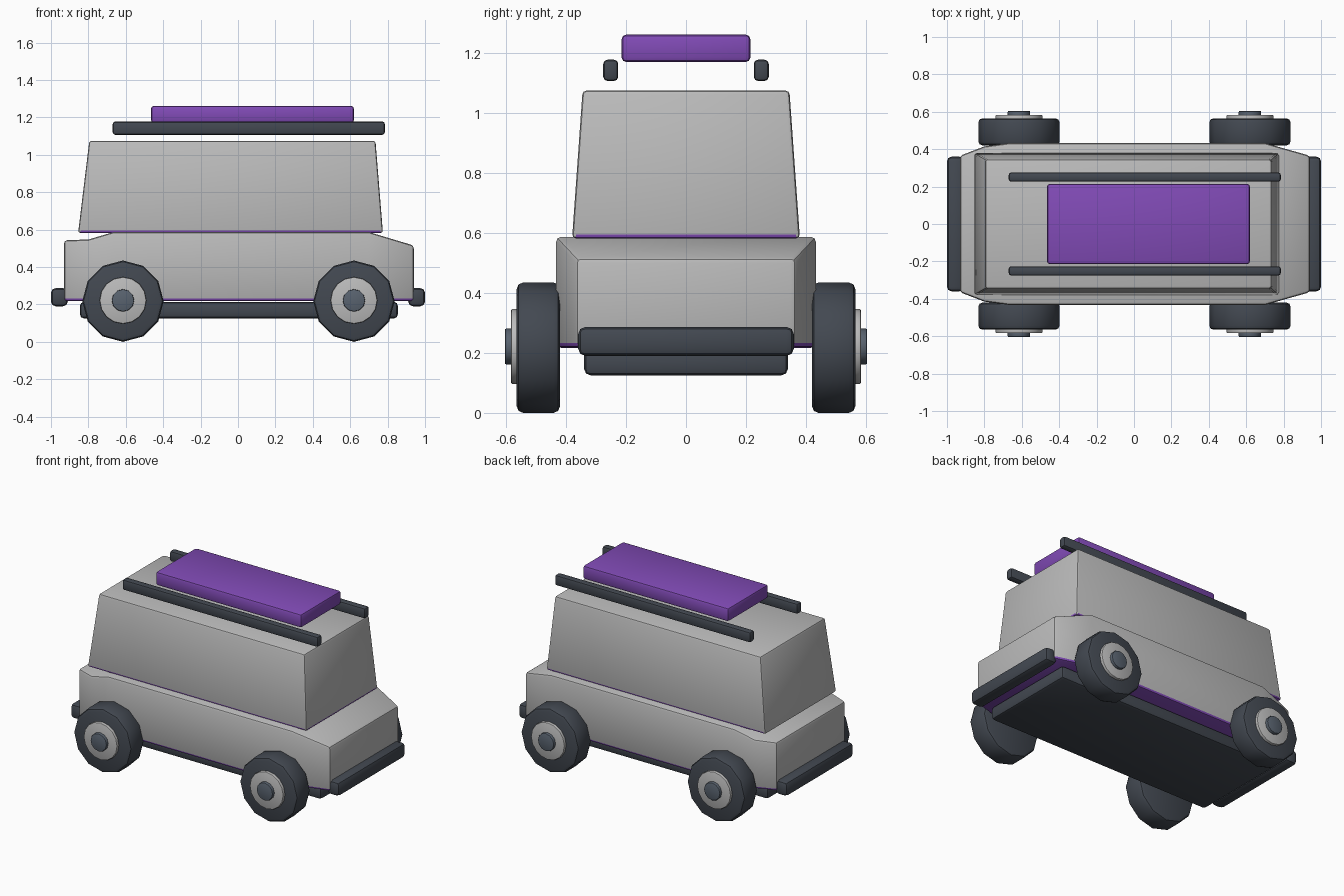
import bpy, bmesh, math
from mathutils import Matrix

if "Cube" in bpy.data.objects:
    bpy.data.objects.remove(bpy.data.objects["Cube"])


def material(name, rgb):
    m = bpy.data.materials.new(name)
    m.diffuse_color = (*rgb, 1)
    m.use_nodes = True
    m.node_tree.nodes["Principled BSDF"].inputs["Base Color"].default_value = m.diffuse_color
    return m


GREY = material("light_grey", (0.50, 0.50, 0.50))
PURPLE = material("purple", (0.22, 0.07, 0.47))
DARK = material("dark_slate", (0.055, 0.065, 0.082))
STEEL = material("steel_blue", (0.10, 0.125, 0.16))


def finish(name, bm, mats, bevel, segments=2, under=False):
    """Bevel, colour and shade a part; under gives downward faces the second colour."""
    bmesh.ops.recalc_face_normals(bm, faces=bm.faces)
    sharp = [e for e in bm.edges if e.calc_face_angle(0) > math.radians(40)]
    bmesh.ops.bevel(bm, geom=sharp, offset=bevel, segments=segments,
                    profile=0.5, affect='EDGES', clamp_overlap=True)
    bm.normal_update()
    for f in bm.faces:
        f.material_index = int(under and f.normal.z < -0.3)
    me = bpy.data.meshes.new(name)
    bm.to_mesh(me)
    bm.free()
    ob = bpy.data.objects.new(name, me)
    for m in mats:
        me.materials.append(m)
    bpy.context.collection.objects.link(ob)
    bpy.ops.object.select_all(action='DESELECT')
    ob.select_set(True)
    bpy.context.view_layer.objects.active = ob
    bpy.ops.object.shade_smooth_by_angle(angle=math.radians(28))
    return ob


def box(name, x0, x1, y0, y1, z0, z1, mat, bevel, segments=2):
    bm = bmesh.new()
    bmesh.ops.create_cube(bm, size=1)
    for v in bm.verts:
        v.co = (x1 if v.co.x > 0 else x0, y1 if v.co.y > 0 else y0,
                z1 if v.co.z > 0 else z0)
    return finish(name, bm, [mat], bevel, segments)


def disc(name, x, y0, y1, z, r, sides, mat, bevel, segments=2):
    bm = bmesh.new()
    turn = Matrix.Translation((x, (y0 + y1) / 2, z)) @ Matrix.Rotation(math.pi / 2, 4, 'X')
    bmesh.ops.create_cone(bm, cap_ends=True, segments=sides, radius1=r, radius2=r,
                          depth=abs(y1 - y0), matrix=turn)
    return finish(name, bm, [mat], bevel, segments)


# Lower body: lofted sections (x, half width, top height)
bm = bmesh.new()
rings = []
for x, w, top in [(-0.93, 0.365, 0.543), (-0.80, 0.415, 0.547), (-0.665, 0.433, 0.587),
                  (0.70, 0.433, 0.587), (0.94, 0.365, 0.515)]:
    rings.append([bm.verts.new(p) for p in
                  [(x, -w, 0.217), (x, w, 0.217), (x, w, top), (x, -w, top)]])
for a, b in zip(rings, rings[1:]):
    for i in range(4):
        j = (i + 1) % 4
        bm.faces.new((a[i], a[j], b[j], b[i]))
bm.faces.new(rings[0])
bm.faces.new(rings[-1])
finish("lower_body", bm, [GREY, PURPLE], 0.016, under=True)

# Tapered cabin
bm = bmesh.new()
bmesh.ops.create_cube(bm, size=1)
for v in bm.verts:
    up = v.co.z > 0
    left, right, w = (-0.795, 0.735, 0.345) if up else (-0.855, 0.775, 0.38)
    v.co = (right if v.co.x > 0 else left, w if v.co.y > 0 else -w, 1.075 if up else 0.582)
finish("cabin", bm, [GREY, PURPLE], 0.013, under=True)

# Skid plate, bumpers and roof load
box("skid_plate", -0.845, 0.855, -0.34, 0.34, 0.125, 0.214, DARK, 0.022)
box("left_bumper", -1.0, -0.91, -0.36, 0.36, 0.19, 0.287, DARK, 0.025)
box("right_bumper", 0.91, 1.0, -0.36, 0.36, 0.19, 0.287, DARK, 0.025)
box("roof_box", -0.465, 0.62, -0.215, 0.215, 1.17, 1.262, PURPLE, 0.016)

# Mirrored roof rails and wheels
for s, side in ((-1, "near"), (1, "far")):
    y0, y1 = sorted((s * 0.226, s * 0.276))
    box(side + "_roof_rail", -0.67, 0.785, y0, y1, 1.107, 1.178, DARK, 0.014)
    for x, end in ((-0.615, "left"), (0.62, "right")):
        tag = side + "_" + end
        disc(tag + "_tyre", x, s * 0.42, s * 0.565, 0.2175, 0.2175, 12, DARK, 0.022)
        disc(tag + "_rim", x, s * 0.55, s * 0.584, 0.2215, 0.125, 16, GREY, 0.006)
        disc(tag + "_hub", x, s * 0.57, s * 0.604, 0.2215, 0.06, 12, STEEL, 0.005)
